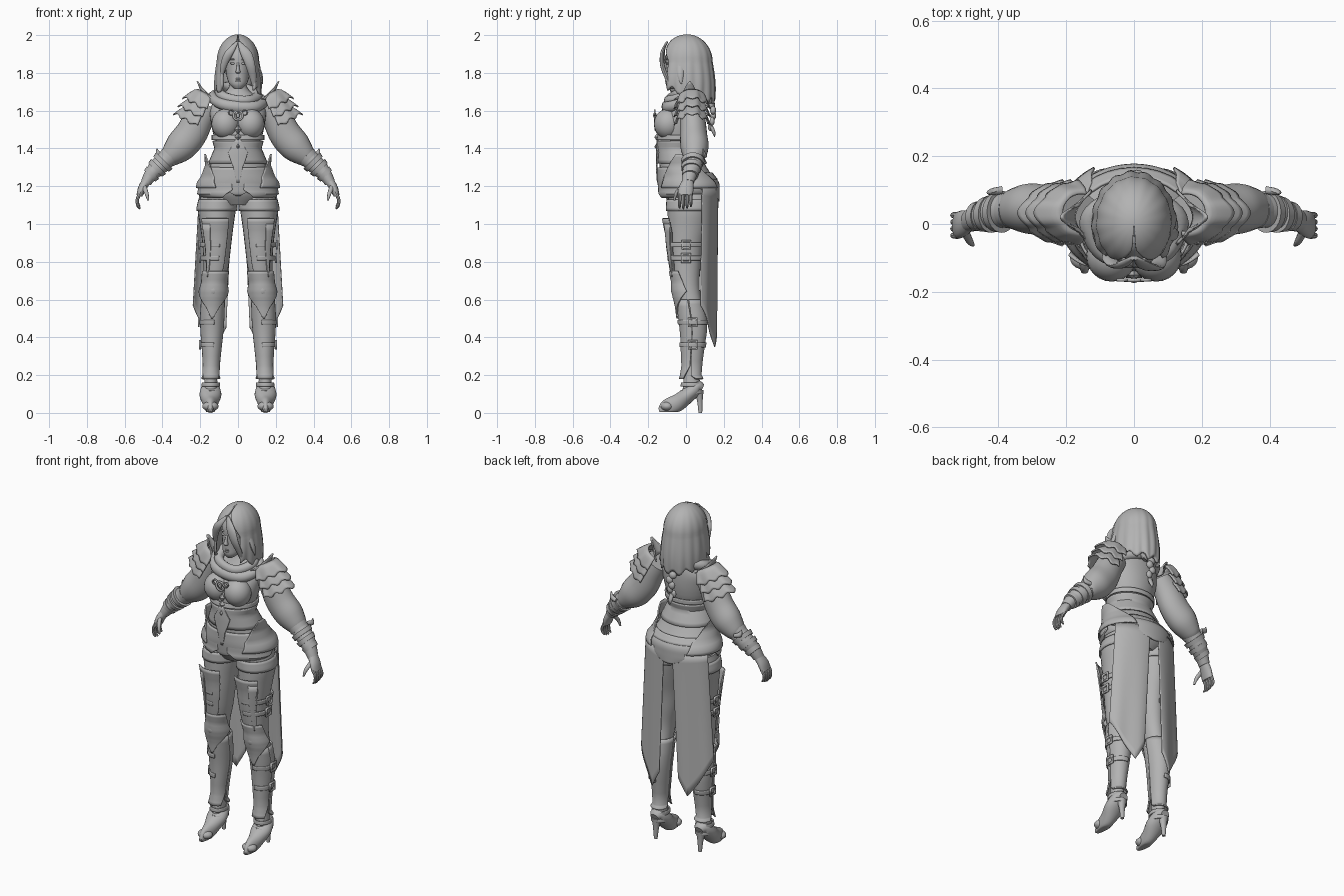
import bpy, bmesh
from math import sin, cos, pi, radians, sqrt
from mathutils import Vector, Matrix

default_cube = bpy.data.objects.get("Cube")
if default_cube:
    bpy.data.objects.remove(default_cube, do_unlink=True)

grey = bpy.data.materials.new("plain_grey")
grey.use_nodes = True
grey.diffuse_color = (.45, .45, .45, 1)
grey.node_tree.nodes["Principled BSDF"].inputs["Base Color"].default_value = grey.diffuse_color
X, Y, Z = Vector((1, 0, 0)), Vector((0, 1, 0)), Vector((0, 0, 1))


def finish(name, bm, mirror=False, thickness=0):
    """Turn a bmesh into a shaded object with optional thickness and mirrored twin."""
    bmesh.ops.recalc_face_normals(bm, faces=bm.faces)
    mesh = bpy.data.meshes.new(name)
    bm.to_mesh(mesh)
    bm.free()
    mesh.shade_smooth()
    mesh.set_sharp_from_angle(angle=radians(42))
    mesh.materials.append(grey)
    obj = bpy.data.objects.new(name, mesh)
    bpy.context.scene.collection.objects.link(obj)
    if thickness:
        solid = obj.modifiers.new("thickness", 'SOLIDIFY')
        solid.thickness, solid.offset = thickness, 0
    if mirror:
        obj.modifiers.new("mirror", 'MIRROR')
    return obj


def smooth_path(points, steps):
    """Catmull-Rom resampling of tuples of any length."""
    result = []
    for i in range(len(points) - 1):
        quad = [points[min(max(i + k, 0), len(points) - 1)] for k in (-1, 0, 1, 2)]
        for s in range(steps):
            t = s / steps
            result.append([b + t / 2 * (c - a + t * (2*a - 5*b + 4*c - d + t * (3*(b - c) + d - a)))
                           for a, b, c, d in zip(*quad)])
    return result + [list(points[-1])]


def loft(name, stations, mirror=False, fixed=None, sides=24, steps=4):
    """Skin elliptical rings (x, y, z, radius, radius); level unless a fixed axis is given."""
    path = smooth_path(stations, steps)
    bm, rings = bmesh.new(), []
    for i, (x, y, z, ra, rb) in enumerate(path):
        tangent = Vector(path[min(i + 1, len(path) - 1)][:3]) - Vector(path[max(i - 1, 0)][:3])
        first = fixed.cross(tangent).normalized() if fixed else X
        second = fixed or Y
        rings.append([bm.verts.new(Vector((x, y, z)) + first * ra * cos(2*pi*k/sides)
                                   + second * rb * sin(2*pi*k/sides)) for k in range(sides)])
    for low, high in zip(rings, rings[1:]):
        for k in range(sides):
            n = (k + 1) % sides
            bm.faces.new((low[k], low[n], high[n], high[k]))
    bm.faces.new(rings[0])
    bm.faces.new(rings[-1])
    return finish(name, bm, mirror)


def sheet(name, point, columns, rows, thickness=.008, mirror=False):
    """Grid surface from a function of u and v, both from zero to one."""
    bm = bmesh.new()
    grid = [[bm.verts.new(point(c / columns, r / rows)) for c in range(columns + 1)]
            for r in range(rows + 1)]
    for r in range(rows):
        for c in range(columns):
            bm.faces.new((grid[r][c], grid[r][c+1], grid[r+1][c+1], grid[r+1][c]))
    bmesh.ops.remove_doubles(bm, verts=bm.verts, dist=.0002)
    return finish(name, bm, mirror, thickness)


def blend(rows, t):
    place = min(max(t, 0), 1) * (len(rows) - 1)
    i = min(int(place), len(rows) - 2)
    return [a + (b - a) * (place - i) for a, b in zip(rows[i], rows[i + 1])]


def ring_at(stations, height):
    for a, b in zip(stations, stations[1:]):
        if b[2] <= height <= a[2]:
            return blend((a, b), (a[2] - height) / (a[2] - b[2]))
    return stations[-1]


def wrap(name, body, centre, rows, mirror=False):
    """Plate hugging a level loft; rows are (height, half angle, offset)."""
    def point(u, v):
        height, half, gap = blend(rows, v)
        x, y, _, rx, ry = ring_at(body, height)
        a = radians(centre + half * (2*u - 1))
        return Vector((x + (rx + gap) * cos(a), y + (ry + gap) * sin(a), height))
    return sheet(name, point, 32, 4 * (len(rows) - 1), mirror=mirror)


def blob(name, centre, radii, mirror=False, segments=20):
    bm = bmesh.new()
    bmesh.ops.create_uvsphere(bm, u_segments=segments, v_segments=max(segments // 2, 2), radius=1,
                              matrix=Matrix.Translation(centre) @ Matrix.Diagonal((*radii, 1)))
    return finish(name, bm, mirror)


def frame(name, centre, across, radius, sides, mirror=False):
    """Flat ring facing sideways or forwards; four sides make a buckle."""
    def point(u, v):
        a, r = 2*pi*u + pi/4, radius * (1 - .35 * v)
        return Vector(centre) + across * r * cos(a) + Z * r * sin(a)
    return sheet(name, point, sides, 1, .009, mirror)


# Torso
torso = [(0, .01, 1.78, .042, .045), (0, .015, 1.72, .05, .05), (0, .015, 1.68, .09, .065),
         (0, 0, 1.62, .145, .09), (0, -.02, 1.55, .145, .11), (0, -.03, 1.48, .132, .11),
         (0, -.04, 1.4, .112, .1), (0, -.015, 1.3, .155, .125), (0, .015, 1.22, .19, .145),
         (0, .02, 1.16, .185, .14), (0, .02, 1.1, .1, .1)]
loft("torso", torso, sides=32)
blob("breastplate_cup", (.066, -.095, 1.53), (.075, .075, .08), True, 24)
wrap("corset", torso, -90, [(1.44, 180, .01), (1.4, 180, .009), (1.32, 180, .008)])
wrap("rib_band", torso, -90, [(1.47, 180, .006), (1.445, 180, .012)])
wrap("belt", torso, -90, [(1.27, 180, .008), (1.235, 180, .014)])
wrap("front_tasset", torso, -90, [(1.3, 75, .008), (1.24, 60, .016), (1.2, 30, .018), (1.15, 3, .02)])
wrap("abdomen_plate", torso, -90, [(1.45, 5, .012), (1.38, 22, .016), (1.3, 8, .016), (1.22, 2, .02)])
wrap("back_tasset", torso, 90, [(1.25, 85, .008), (1.2, 80, .014), (1.16, 45, .014), (1.12, 4, .04)])
wrap("hip_guard", torso, 0, [(1.37, 8, .05), (1.31, 30, .02), (1.25, 50, .016), (1.19, 58, .032)], True)
wrap("hip_cloth", torso, -40, [(1.24, 40, .014), (1.18, 42, .022), (1.14, 25, .035)], True)
frame("chest_scroll", (0, -.166, 1.575), X, .03, 20)
blob("chest_jewel", (0, -.165, 1.575), (.012, .01, .015), False, 8)
frame("side_scroll", (.035, -.165, 1.59), X, .017, 16, True)
for height in (1.5, 1.46, 1.41):
    blob("front_stud", (0, -.15, height), (.018, .018, .026), False, 4)

# Cowl folds around the neck
for i, (wide, deep, height, fat) in enumerate([(.13, .1, 1.655, .03), (.1, .085, 1.69, .027)]):
    def fold(u, v):
        a, b = 2*pi*u, 2*pi*v
        r = 1 + fat / wide * cos(b) + .03 * sin(5*a + i)
        return Vector((wide * r * cos(a), -.01 + deep * r * sin(a),
                       height + fat * sin(b) + .035 * sin(a) - .012 * cos(a)))
    sheet("cowl_fold", fold, 40, 10, 0)

# Head and face
loft("head", [(0, -.075, 1.715, .018, .018), (0, -.06, 1.74, .045, .047), (0, -.035, 1.78, .06, .073),
              (0, -.02, 1.84, .068, .088), (0, -.01, 1.9, .07, .095), (0, 0, 1.96, .05, .07),
              (0, 0, 1.985, .01, .01)])
loft("nose", [(0, -.104, 1.855, .006, .006), (0, -.112, 1.825, .008, .01),
              (0, -.114, 1.805, .013, .014), (0, -.106, 1.797, .008, .006)], sides=12)
for height in (1.768, 1.758):
    blob("lip", (0, -.101, height), (.018, .01, .006))
blob("eye", (.028, -.1, 1.85), (.015, .007, .006), True)
blob("brow", (.028, -.1, 1.872), (.02, .007, .004), True)
blob("ear", (.073, 0, 1.83), (.01, .02, .032), True)


# Hair, locks and braid
def hair_point(u, v):
    opening = radians(4 + 40 * min(max((v - .2) / .3, 0), 1))
    a = opening + (2*pi - 2*opening) * u
    fall = max(v - .5, 0) * 2
    dome = min(v * 2, 1) * pi / 2
    spread = sin(dome) * (1 + .12 * sin(pi * fall * .7)) * (1 + .025 * sin(16*a) * v)
    drop = fall * (.13 + .08 * (1 - cos(a)) / 2 + .015 * sin(11*a))
    return Vector((.105 * spread * sin(a), .005 - .128 * spread * cos(a),
                   1.86 + .137 * cos(dome) - drop))


sheet("hair", hair_point, 72, 24, .014)
loft("left_bang", [(.005, -.1, 1.965, .008, .006), (.04, -.125, 1.91, .03, .01),
                   (.065, -.125, 1.84, .026, .012), (.08, -.1, 1.77, .018, .012),
                   (.085, -.085, 1.71, .003, .003)], sides=12)
loft("right_bang", [(-.005, -.1, 1.965, .008, .006), (-.045, -.122, 1.91, .024, .01),
                    (-.075, -.105, 1.84, .018, .012), (-.09, -.08, 1.76, .004, .004)], sides=12)
loft("side_strand", [(.1, -.03, 1.84, .012, .02), (.118, -.03, 1.79, .012, .018),
                     (.13, -.025, 1.74, .003, .003)], sides=10)
loft("hair_nape", [(0, .09, 1.8, .08, .045), (0, .095, 1.72, .07, .04), (0, .115, 1.65, .03, .025)])
for i in range(6):
    size = .026 - .002 * i
    blob("braid_knot", (.008 * (-1)**i, .125 + .02 * sin(i * .6), 1.66 - .029 * i),
         (size, size * .75, .023), False, 12)
loft("braid_tip", [(0, .132, 1.52, .012, .01), (0, .145, 1.49, .013, .01), (0, .152, 1.46, .002, .002)])

# Arms
loft("sleeve", [(.16, .03, 1.63, .07, .06), (.205, .035, 1.56, .078, .067), (.25, .04, 1.475, .085, .072),
                (.305, .045, 1.41, .083, .075), (.355, .045, 1.362, .06, .06),
                (.375, .045, 1.345, .045, .048)], True, Y)
loft("forearm", [(.34, .045, 1.38, .05, .05), (.42, .035, 1.305, .048, .05),
                 (.46, .02, 1.262, .037, .04), (.487, .01, 1.22, .028, .033)], True, Y)
for x, z, size in [(.37, 1.35, .056), (.4, 1.325, .062), (.43, 1.295, .056), (.46, 1.262, .046)]:
    loft("arm_band", [(x - .01, .042 - (x - .37) * .2, z + .01, size, size),
                      (x + .008, .04 - (x - .37) * .2, z - .008, size * .92, size * .92)], True, Y, 24, 2)
loft("cuff_flare", [(.39, .1, 1.36, .01, .012), (.42, .095, 1.37, .014, .01),
                    (.43, .09, 1.4, .002, .002)], True, Y, 10)
loft("palm", [(.483, .01, 1.23, .024, .03), (.507, 0, 1.19, .022, .04),
              (.522, -.004, 1.15, .016, .04)], True, Y, 16)
for i in range(4):
    y = -.034 + .02 * i
    reach = .012 * sin(pi * (i + 1) / 4)
    loft("finger", [(.52, y, 1.16, .01, .01), (.533, y, 1.13, .009, .009), (.53, y, 1.108 - reach, .008, .008),
                    (.518, y, 1.092 - reach, .004, .004)], True, Y, 8)
loft("thumb", [(.5, -.02, 1.2, .014, .014), (.485, -.05, 1.165, .011, .011),
               (.475, -.062, 1.125, .005, .005)], True, Y, 10)

# Layered shoulder armour
outward, along = Vector((.88, 0, .47)), Vector((.47, 0, -.88))
for tier in range(3):
    def plate(u, v):
        a = radians(105) * (2*u - 1)
        radius = .062 + .03 * sqrt(v) + .022 * v * max(0, cos(3*a))
        middle = Vector((.165 + .024 * tier, .033, 1.665 - .043 * tier))
        return (middle + along * (.075 * v - .02 + .008 * v * cos(9*a))
                + outward * radius * cos(a) + Y * radius * .92 * sin(a))
    sheet("shoulder_plate", plate, 36, 6, mirror=True)


def wing_point(u, v):
    arch = sin(pi * u)
    return Vector((.125 + .04 * v + .05 * arch, .02 + (u - .5) * .16 * (1 - .6*v),
                   1.66 + .095 * v * (.3 + .7 * arch)))


sheet("shoulder_wing", wing_point, 16, 6, mirror=True)

# Legs and leg armour
leg = [(.105, .02, 1.16, .09, .115), (.112, .018, 1.08, .1, .115), (.112, .01, .98, .087, .105),
       (.112, 0, .88, .075, .09), (.116, 0, .78, .067, .078), (.126, .005, .68, .056, .066),
       (.132, .02, .6, .052, .06), (.137, .035, .5, .055, .066), (.138, .04, .42, .051, .061),
       (.14, .032, .3, .039, .049), (.143, .03, .2, .033, .042), (.145, .03, .12, .038, .048)]
loft("leg", leg, True)
wrap("shorts_hem", leg, -90, [(1.13, 180, .004), (1.07, 180, .006)], True)
wrap("thigh_plate", leg, -85, [(1.03, 36, .028), (.95, 40, .014), (.8, 38, .009), (.68, 30, .008)], True)
wrap("thigh_ridge", leg, -60, [(1.0, 12, .024), (.85, 9, .016), (.72, 2, .014)], True)
wrap("knee_plate", leg, -90, [(.75, 60, .014), (.69, 75, .012), (.645, 85, .022),
                              (.61, 60, .024), (.56, 28, .018), (.5, 3, .016)], True)
blob("knee_boss", (.13, -.055, .65), (.032, .025, .035), True, 12)
wrap("greave", leg, -90, [(.6, 80, .008), (.45, 85, .006), (.25, 80, .006), (.18, 45, .02)], True)
wrap("boot_cuff", leg, 90, [(.6, 95, .008), (.5, 95, .005), (.2, 95, .006), (.18, 70, .016)], True)
for height in (.89, .82, .48, .36):
    x, y, _, rx, ry = ring_at(leg, height)
    wrap("leg_strap", leg, 0, [(height + .012, 100, .012), (height - .012, 100, .012)], True)
    frame("strap_buckle", (x + rx + .017, y, height), Y, .036, 4, True)
for height in (.15, .11):
    wrap("ankle_strap", leg, 0, [(height + .01, 180, .008), (height - .01, 180, .008)], True)

# High-heeled shoes
loft("shoe", [(.146, .088, .13, .02, .025), (.146, .06, .135, .038, .046), (.146, .01, .095, .041, .058),
              (.146, -.04, .056, .045, .042), (.146, -.09, .032, .046, .029),
              (.146, -.125, .018, .033, .016), (.146, -.143, .013, .012, .01)], True, X)
for shoe in [bpy.data.objects["shoe"]]:
    for vertex in shoe.data.vertices:
        vertex.co.z = max(vertex.co.z, .004)
loft("heel", [(.146, .066, .12, .03, .028), (.146, .073, .07, .018, .016),
              (.146, .076, 0, .01, .01)], True, sides=14)
blob("toe_cap", (.146, -.1, .035), (.043, .035, .026), True)


# Split rear skirt
def skirt_point(u, v):
    a = radians(26 + 57 * u)
    tip = .22 * min(u / .75, 1) - .1 * max(0, u - .75) / .25
    wave = .005 * sin(9 * u) * v
    return Vector((.225 * cos(a) + .035 * v, .02 + .15 * sin(a) - .01 * v + wave,
                   1.19 - v * (.62 + tip)))


sheet("skirt_panel", skirt_point, 28, 16, .006, True)
